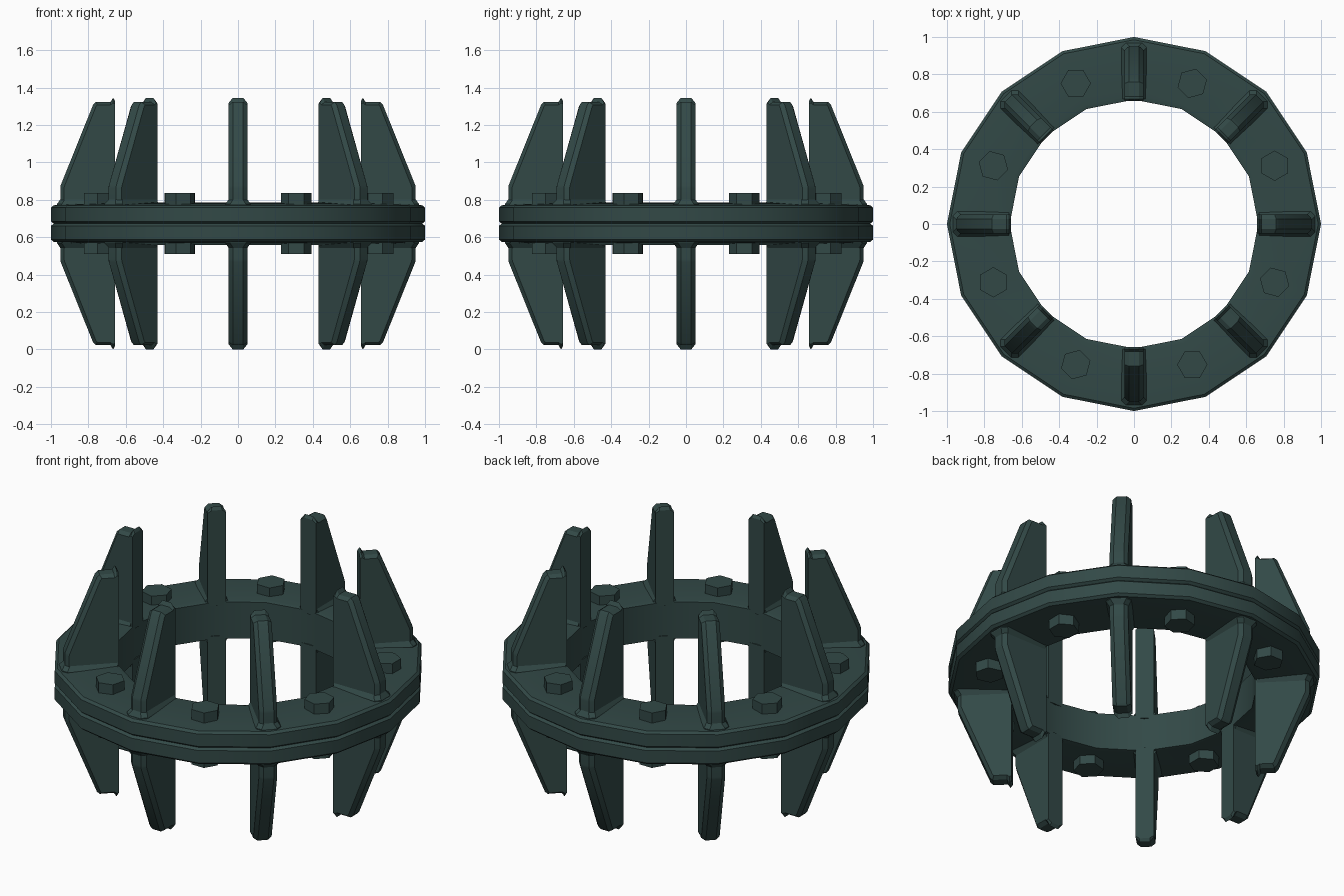
import bpy, bmesh, math
from mathutils import Matrix

if "Cube" in bpy.data.objects:
    bpy.data.objects.remove(bpy.data.objects["Cube"])

MID = 0.6725  # height of the joint between the two halves

mat = bpy.data.materials.new("dark_green_metal")
mat.diffuse_color = (0.032, 0.066, 0.062, 1)
mat.use_nodes = True
mat.node_tree.nodes["Principled BSDF"].inputs["Base Color"].default_value = mat.diffuse_color


def finish(name, bm):
    bmesh.ops.recalc_face_normals(bm, faces=bm.faces)
    me = bpy.data.meshes.new(name)
    bm.to_mesh(me)
    bm.free()
    ob = bpy.data.objects.new(name, me)
    me.materials.append(mat)
    bpy.context.collection.objects.link(ob)
    bpy.ops.object.select_all(action='DESELECT')
    bpy.context.view_layer.objects.active = ob
    ob.select_set(True)
    bpy.ops.object.shade_smooth_by_angle(angle=math.radians(30))
    return ob


def skin(bm, loops, closed=False):
    """Bridge matching loops of points; cap the ends unless closed."""
    vs = [[bm.verts.new(p) for p in loop] for loop in loops]
    n = len(vs[0])
    for i in range(len(vs) if closed else len(vs) - 1):
        a, b = vs[i], vs[(i + 1) % len(vs)]
        for j in range(n):
            k = (j + 1) % n
            bm.faces.new((a[j], a[k], b[k], b[j]))
    if not closed:
        bm.faces.new(vs[0])
        bm.faces.new(vs[-1])


def flange(name, s):
    # 16-sided ring with chamfered rim, swept from a radial profile
    prof = [(0.665, 0), (0.985, 0), (1.0, 0.012), (1.0, 0.085),
            (0.985, 0.098), (0.69, 0.114), (0.665, 0.108)]
    bm = bmesh.new()
    loops = []
    for i in range(16):
        a = i * math.tau / 16
        loops.append([(r * math.cos(a), r * math.sin(a), MID + s * h) for r, h in prof])
    skin(bm, loops, closed=True)
    finish(name, bm)


def rib(name, s, ang):
    # gusset: full outline in the middle, inset outline on both faces
    full = [(0.657, 0.09), (0.657, 0.655), (0.668, 0.6725), (0.682, 0.65),
            (0.76, 0.65), (0.775, 0.635), (0.948, 0.205), (0.95, 0.19), (0.95, 0.09)]
    inset = [(0.657, 0.09), (0.657, 0.64), (0.668, 0.645), (0.682, 0.635),
             (0.752, 0.635), (0.76, 0.625), (0.928, 0.2), (0.93, 0.19), (0.93, 0.09)]
    bm = bmesh.new()
    skin(bm, [[(r, y, MID + s * h) for r, h in o]
              for o, y in ((inset, -0.05), (full, -0.028), (full, 0.028), (inset, 0.05))])
    # sloped weld bead around the foot
    foot = []
    for g, h in ((0.018, 0.092), (0.018, 0.104), (0.0, 0.13)):
        w, x = 0.05 + g, 0.95 + g
        foot.append([(0.667, -w, MID + s * h), (x - 0.025, -w, MID + s * h),
                     (x, -w + 0.025, MID + s * h), (x, w - 0.025, MID + s * h),
                     (x - 0.025, w, MID + s * h), (0.667, w, MID + s * h)])
    skin(bm, foot)
    bm.transform(Matrix.Rotation(ang, 4, 'Z'))
    finish(name, bm)


def bolt(name, s, ang):
    # hexagonal head sitting on the flange
    cx, cy = 0.814 * math.cos(ang), 0.814 * math.sin(ang)
    turn = ang - math.radians(112.5)
    bm = bmesh.new()
    skin(bm, [[(cx + 0.081 * math.cos(turn + k * math.tau / 6),
                cy + 0.081 * math.sin(turn + k * math.tau / 6), MID + s * h)
               for k in range(6)] for h in (0.08, 0.163)])
    finish(name, bm)


for side, s in (("upper", 1), ("lower", -1)):
    flange(f"{side}_flange", s)
    for i in range(8):
        a = i * math.tau / 8
        rib(f"{side}_rib_{i + 1}", s, a)
        bolt(f"{side}_bolt_{i + 1}", s, a + math.tau / 16)
